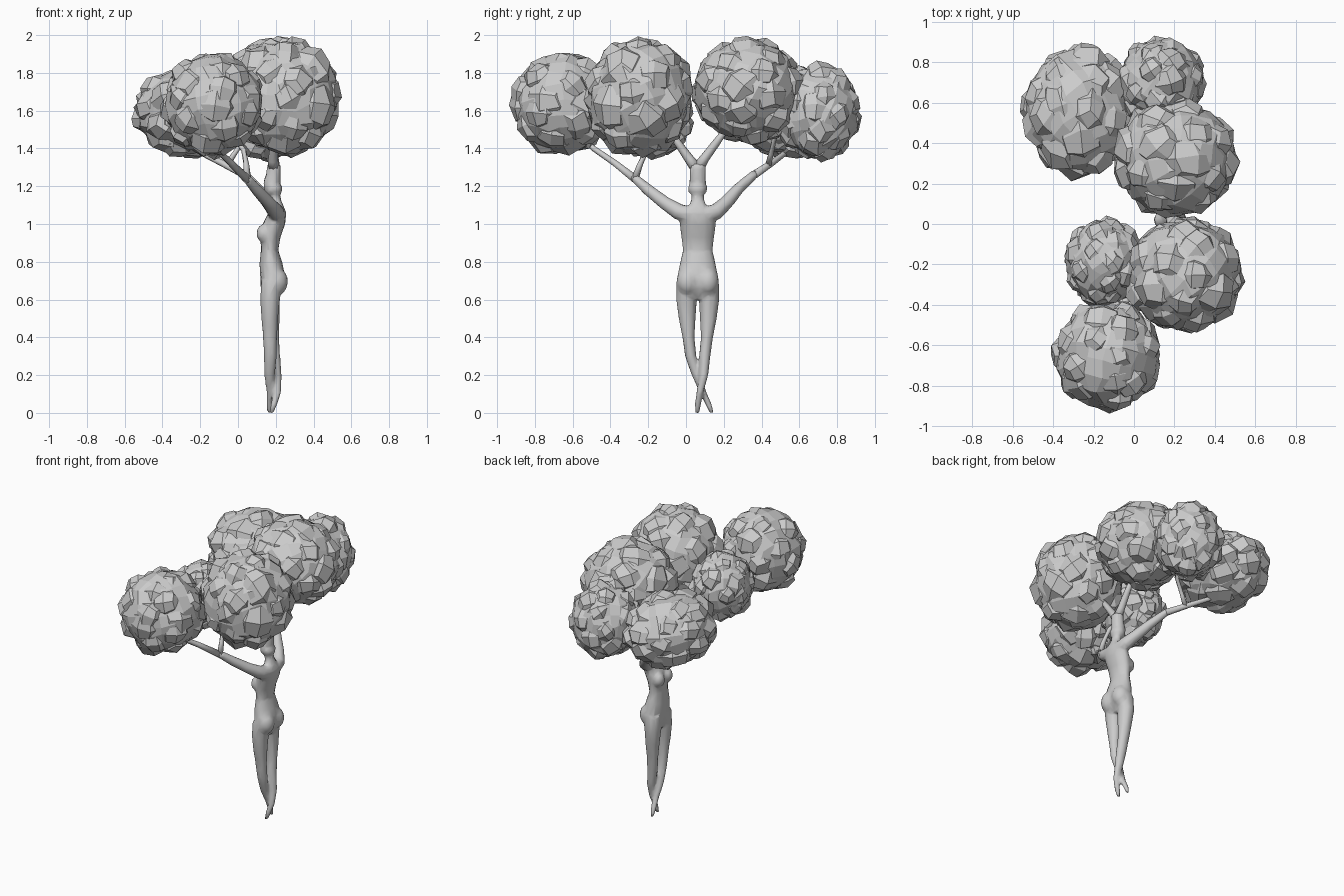
import bpy, bmesh, math, random
from mathutils import Vector, Matrix, Euler

if "Cube" in bpy.data.objects:
    bpy.data.objects.remove(bpy.data.objects["Cube"])

grey = bpy.data.materials.new("stone_grey")
grey.use_nodes = True
grey.diffuse_color = (0.6, 0.6, 0.6, 1)
grey.node_tree.nodes["Principled BSDF"].inputs["Base Color"].default_value = (0.6, 0.6, 0.6, 1)


def finish(bm, name, smooth):
    bmesh.ops.recalc_face_normals(bm, faces=bm.faces)
    for f in bm.faces:
        f.smooth = smooth
    mesh = bpy.data.meshes.new(name)
    bm.to_mesh(mesh)
    bm.free()
    mesh.materials.append(grey)
    ob = bpy.data.objects.new(name, mesh)
    bpy.context.collection.objects.link(ob)
    return ob


def skin_rings(bm, rings):
    """Bridge successive rings of points and cap both ends."""
    rows = [[bm.verts.new(p) for p in ring] for ring in rings]
    n = len(rows[0])
    for a, b in zip(rows, rows[1:]):
        for i in range(n):
            bm.faces.new((a[i], a[(i + 1) % n], b[(i + 1) % n], b[i]))
    bm.faces.new(rows[0][::-1])
    bm.faces.new(rows[-1])


def loft(bm, sections, sides=14):
    """Level elliptical sections: x, y, z, x radius, y radius."""
    turns = [math.tau * i / sides for i in range(sides)]
    skin_rings(bm, [[(x + rx * math.cos(t), y + ry * math.sin(t), z) for t in turns]
                    for x, y, z, rx, ry in sections])


def tube(bm, path, sides=8):
    """Round limb along a path: x, y, z, radius."""
    pts = [Vector(p[:3]) for p in path]
    rings = []
    for i, p in enumerate(pts):
        along = pts[min(i + 1, len(pts) - 1)] - pts[max(i - 1, 0)]
        turn = along.to_track_quat('Z', 'Y')
        rings.append([p + turn @ Vector((math.cos(t), math.sin(t), 0)) * path[i][3]
                      for t in (math.tau * k / sides for k in range(sides))])
    skin_rings(bm, rings)


def ball(bm, centre, radii):
    m = Matrix.Translation(centre) @ Matrix.Diagonal((*radii, 1))
    bmesh.ops.create_icosphere(bm, subdivisions=3, radius=1, matrix=m)


# Figure: torso, head, legs and arms fused into one skin
MID = 0.062
bm = bmesh.new()
loft(bm, [(.175, MID, .60, .04, .08), (.182, MID, .66, .062, .114), (.184, MID, .72, .066, .11),
          (.175, MID, .79, .062, .096), (.167, MID, .86, .046, .079), (.172, MID, .93, .053, .088),
          (.19, MID, 1.0, .06, .098), (.208, MID, 1.06, .048, .092), (.207, MID, 1.10, .033, .045),
          (.2, MID, 1.13, .027, .034), (.19, MID, 1.18, .03, .034)])
ball(bm, (.18, MID, 1.21), (.045, .045, .074))
loft(bm, [(.186, MID, 1.165, .046, .049), (.19, MID, 1.2, .047, .052)])
loft(bm, [(.185, MID, 1.23, .042, .043), (.19, MID, 1.29, .038, .042), (.19, MID, 1.32, .033, .046)])
for side in (-1, 1):
    ball(bm, (.138, MID + side * .043, .95), (.04, .042, .05))
    ball(bm, (.202, MID + side * .052, .695), (.062, .06, .075))
    # Legs cross near the ankles, one in front of the other
    gap = side * .018
    loft(bm, [(.178, MID + side * .058, .70, .056, .056), (.17, MID + side * .06, .60, .053, .056),
              (.172 + gap * .2, MID + side * .056, .5, .045, .046),
              (.175 + gap * .3, MID + side * .049, .4, .038, .033),
              (.18 + gap * .5, MID + side * .037, .3, .035, .031),
              (.185 + gap, MID + .012 + side * .02, .2, .029, .025),
              (.19 + gap, MID + .02 - side * .008, .11, .022, .019),
              (.178 + gap * .6, MID + .03 - side * .03, .04, .017, .017),
              (.172 + gap * .3, MID + .036 - side * .038, 0, .012, .012)], 10)
tube(bm, [(.205, .03, 1.045, .048), (.2, -.04, 1.065, .044), (.165, -.11, 1.11, .036),
          (.1, -.2, 1.18, .031), (.04, -.28, 1.25, .023)], 10)
tube(bm, [(.205, .09, 1.045, .048), (.2, .16, 1.065, .044), (.16, .215, 1.115, .038),
          (.1, .28, 1.19, .031), (.03, .37, 1.27, .023)], 10)
figure = finish(bm, "figure", True)
fuse = figure.modifiers.new("fuse", 'REMESH')
fuse.mode, fuse.voxel_size, fuse.use_smooth_shade = 'VOXEL', .007, True
soften = figure.modifiers.new("soften", 'SMOOTH')
soften.factor, soften.iterations = .5, 10
facet = figure.modifiers.new("facet", 'DECIMATE')
facet.ratio = .06

# Branches grow out of the hands and the crown of the head
branches = {
    "right_branch": [(.05, -.265, 1.235, .023), (-.04, -.38, 1.325, .018), (-.12, -.49, 1.4, .015), (-.15, -.6, 1.5, .01)],
    "right_twig": [(.05, -.27, 1.24, .02), (.045, -.245, 1.31, .016), (.03, -.21, 1.39, .014), (-.05, -.2, 1.5, .01)],
    "left_branch": [(.04, .36, 1.26, .023), (-.08, .45, 1.32, .018), (-.2, .53, 1.38, .015), (-.34, .58, 1.46, .01)],
    "left_twig": [(-.06, .435, 1.31, .018), (-.02, .45, 1.37, .014), (.04, .47, 1.46, .013), (.1, .58, 1.54, .01)],
    "crown_branch_right": [(.19, .06, 1.29, .034), (.185, .02, 1.34, .026), (.19, -.03, 1.41, .021), (.2, -.12, 1.54, .012)],
    "crown_branch_left": [(.19, .06, 1.29, .034), (.19, .1, 1.35, .025), (.195, .16, 1.43, .021), (.2, .24, 1.54, .012)],
}
for name, path in branches.items():
    bm = bmesh.new()
    tube(bm, path)
    finish(bm, name, True)


def boulder(bm, rng, centre, radius, cuts, jitter):
    """Rough quad-faced ball, randomly turned."""
    spin = Euler([rng.uniform(0, 6) for _ in range(3)]).to_matrix()
    n = cuts + 1
    grid = {}

    def corner(key):
        if key not in grid:
            d = Vector([math.tan((2 * k / n - 1) * math.pi / 4) for k in key]).normalized()
            d += Vector([rng.uniform(-jitter, jitter) for _ in range(3)])
            grid[key] = bm.verts.new(centre + spin @ d * radius)
        return grid[key]

    for axis in range(3):
        for level in (0, n):
            for i in range(n):
                for j in range(n):
                    quad = []
                    for a, b in ((i, j), (i + 1, j), (i + 1, j + 1), (i, j + 1)):
                        key = [a, b]
                        key.insert(axis, level)
                        quad.append(corner(tuple(key)))
                    bm.faces.new(quad)


# Foliage: a faceted core studded with angular clumps
def foliage(name, centre, radii, seed, clumps=30):
    rng = random.Random(seed)
    bm = bmesh.new()
    boulder(bm, rng, Vector(), .91, 4, .05)
    for i in range(clumps):
        z = 1 - (2 * i + 1) / clumps
        turn = i * 2.4 + rng.uniform(-.3, .3)
        flat = math.sqrt(1 - z * z)
        out = Vector((flat * math.cos(turn), flat * math.sin(turn), z))
        size = rng.uniform(.3, .46)
        boulder(bm, rng, out * (rng.uniform(.98, 1.05) - size), size, 1, .06)
    bmesh.ops.transform(bm, verts=bm.verts, matrix=Matrix.Translation(centre) @ Matrix.Diagonal((*radii, 1)))
    finish(bm, name, False)


foliage("foliage_back_right", (.25, -.25, 1.672), (.305, .3, .33), 1)
foliage("foliage_back_left", (.205, .325, 1.705), (.32, .31, .29), 2)
foliage("foliage_front_left", (-.275, .56, 1.59), (.285, .34, .25), 3)
foliage("foliage_outer_left", (.135, .7, 1.595), (.23, .235, .265), 4)
foliage("foliage_front_right", (-.15, -.19, 1.575), (.205, .23, .23), 5)
foliage("foliage_outer_right", (-.13, -.65, 1.64), (.28, .285, .285), 6)
